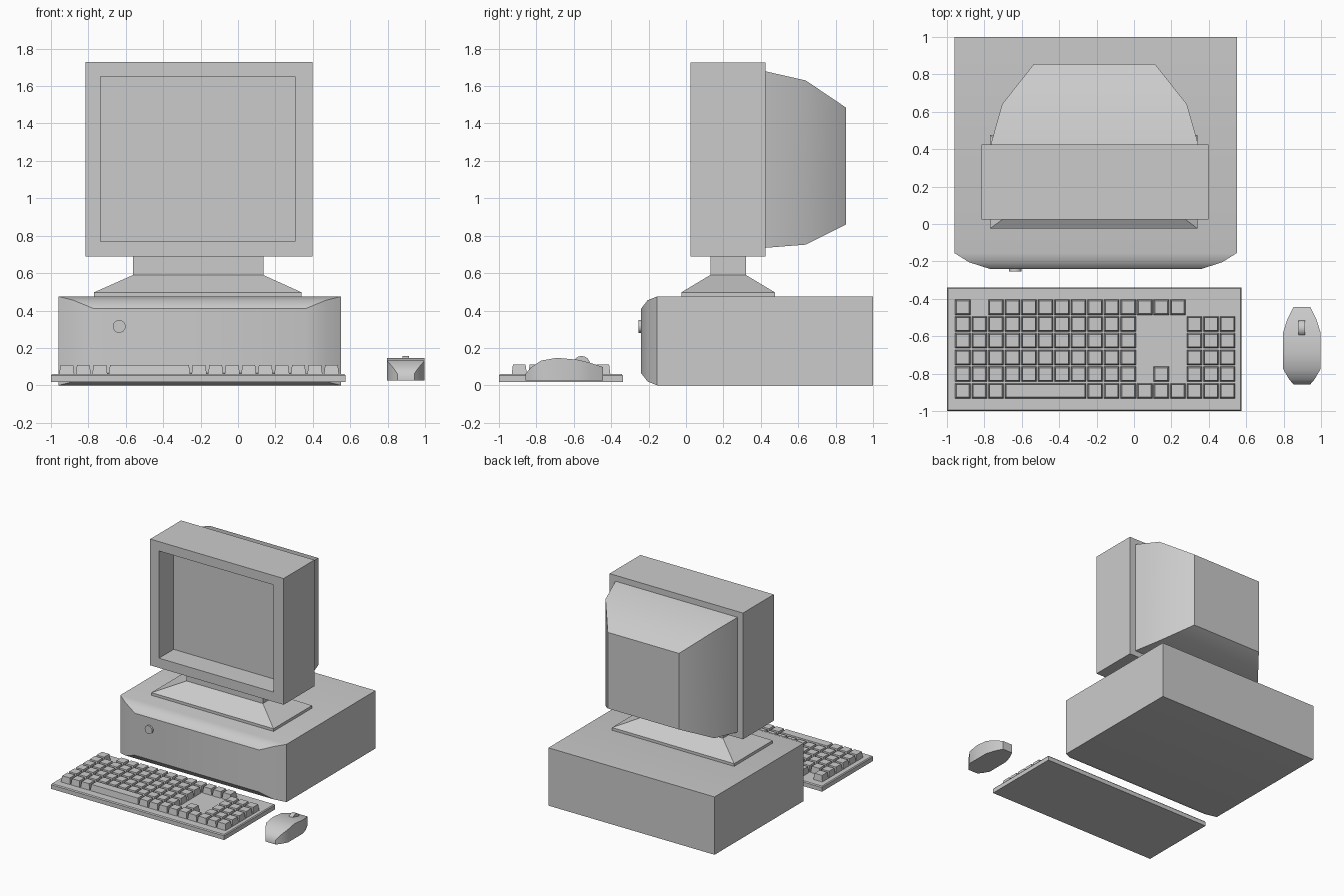
import bpy, bmesh, math

if "Cube" in bpy.data.objects:
    bpy.data.objects.remove(bpy.data.objects["Cube"])


def loft(bm, rings, axis):
    """Skin rectangular sections (pos, a0, a1, b0, b1) along axis and cap both ends."""
    loops = []
    for p, a0, a1, b0, b1 in rings:
        pts = [(a0, b0), (a1, b0), (a1, b1), (a0, b1)]
        loops.append([bm.verts.new((a, p, b) if axis == 'y' else (a, b, p))
                      for a, b in pts])
    for r, s in zip(loops, loops[1:]):
        for i in range(4):
            j = (i + 1) % 4
            bm.faces.new((r[i], r[j], s[j], s[i]))
    bm.faces.new(loops[0])
    bm.faces.new(loops[-1])


def part(name, pieces, axis, smooth=None):
    bm = bmesh.new()
    for rings in pieces:
        loft(bm, rings, axis)
    bmesh.ops.recalc_face_normals(bm, faces=bm.faces)
    me = bpy.data.meshes.new(name)
    bm.to_mesh(me)
    bm.free()
    ob = bpy.data.objects.new(name, me)
    bpy.context.collection.objects.link(ob)
    if smooth:
        smooth_shade(ob, smooth)
    return ob


def smooth_shade(ob, angle):
    bpy.ops.object.select_all(action='DESELECT')
    ob.select_set(True)
    bpy.context.view_layer.objects.active = ob
    bpy.ops.object.shade_smooth_by_angle(angle=math.radians(angle))


def cylinder(name, radius, depth, loc, rot, sides):
    bpy.ops.mesh.primitive_cylinder_add(vertices=sides, radius=radius, depth=depth,
                                        location=loc, rotation=rot)
    ob = bpy.context.object
    ob.name = name
    smooth_shade(ob, 35)


# Desktop case with rounded front
part("computer_case", [[
    (1.0, -0.96, 0.55, 0.0, 0.475),
    (-0.155, -0.96, 0.55, 0.0, 0.475),
    (-0.205, -0.88, 0.47, 0.02, 0.455),
    (-0.24, -0.77, 0.36, 0.065, 0.41)]], 'y', 32)
cylinder("power_button", 0.034, 0.03, (-0.635, -0.24, 0.315), (math.pi / 2, 0, 0), 24)

# Monitor stand: plate, taper, neck
part("monitor_stand", [[
    (0.47, -0.77, 0.34, -0.025, 0.475),
    (0.497, -0.77, 0.34, -0.025, 0.475),
    (0.59, -0.56, 0.135, 0.13, 0.32),
    (0.70, -0.56, 0.135, 0.13, 0.32)]], 'z')

# Monitor front housing with recessed screen
part("monitor_housing", [[
    (0.425, -0.815, 0.397, 0.69, 1.727),
    (0.025, -0.815, 0.397, 0.69, 1.727),
    (0.025, -0.735, 0.305, 0.77, 1.65),
    (0.215, -0.735, 0.305, 0.77, 1.65)]], 'y')

# Tapered tube cover behind the housing
part("monitor_back", [[
    (0.42, -0.767, 0.345, 0.735, 1.68),
    (0.64, -0.705, 0.283, 0.752, 1.63),
    (0.855, -0.535, 0.112, 0.86, 1.485)]], 'y', 32)

# Keyboard tray
part("keyboard_base", [[
    (0.018, -1.0, 0.575, -1.0, -0.338),
    (0.052, -1.0, 0.575, -1.0, -0.338),
    (0.06, -0.994, 0.569, -0.994, -0.344)]], 'z')

# Keys: (first column, last column) ranges merge into single caps when listed as a pair
main = [*range(11), 14, 15, 16]
rows = [[0, *range(2, 14)], main, main, main,
        sorted(main + [12]), [0, 1, 2, (3, 7), *range(8, 17)]]
keys = []
for r, row in enumerate(rows):
    y = -0.445 - 0.0893 * r
    for k in row:
        c0, c1 = k if isinstance(k, tuple) else (k, k)
        x0, x1 = -0.915 + 0.0884 * c0 - 0.041, -0.915 + 0.0884 * c1 + 0.041
        keys.append([(z, x0 + d, x1 - d, y - 0.041 + d, y + 0.041 - d)
                     for z, d in ((0.055, 0), (0.11, 0.007))])
part("keyboard_keys", keys, 'z')

# Mouse body: (y, half width, top height)
sections = [(-0.857, 0.045, 0.062), (-0.83, 0.068, 0.095), (-0.775, 0.1, 0.132),
            (-0.69, 0.1, 0.147), (-0.58, 0.1, 0.137), (-0.51, 0.078, 0.12),
            (-0.443, 0.045, 0.097)]
part("mouse_body", [[(y, 0.897 - w, 0.897 + w, 0.025, t) for y, w, t in sections]], 'y', 40)
cylinder("mouse_wheel", 0.045, 0.036, (0.897, -0.558, 0.112), (0, math.pi / 2, 0), 16)
